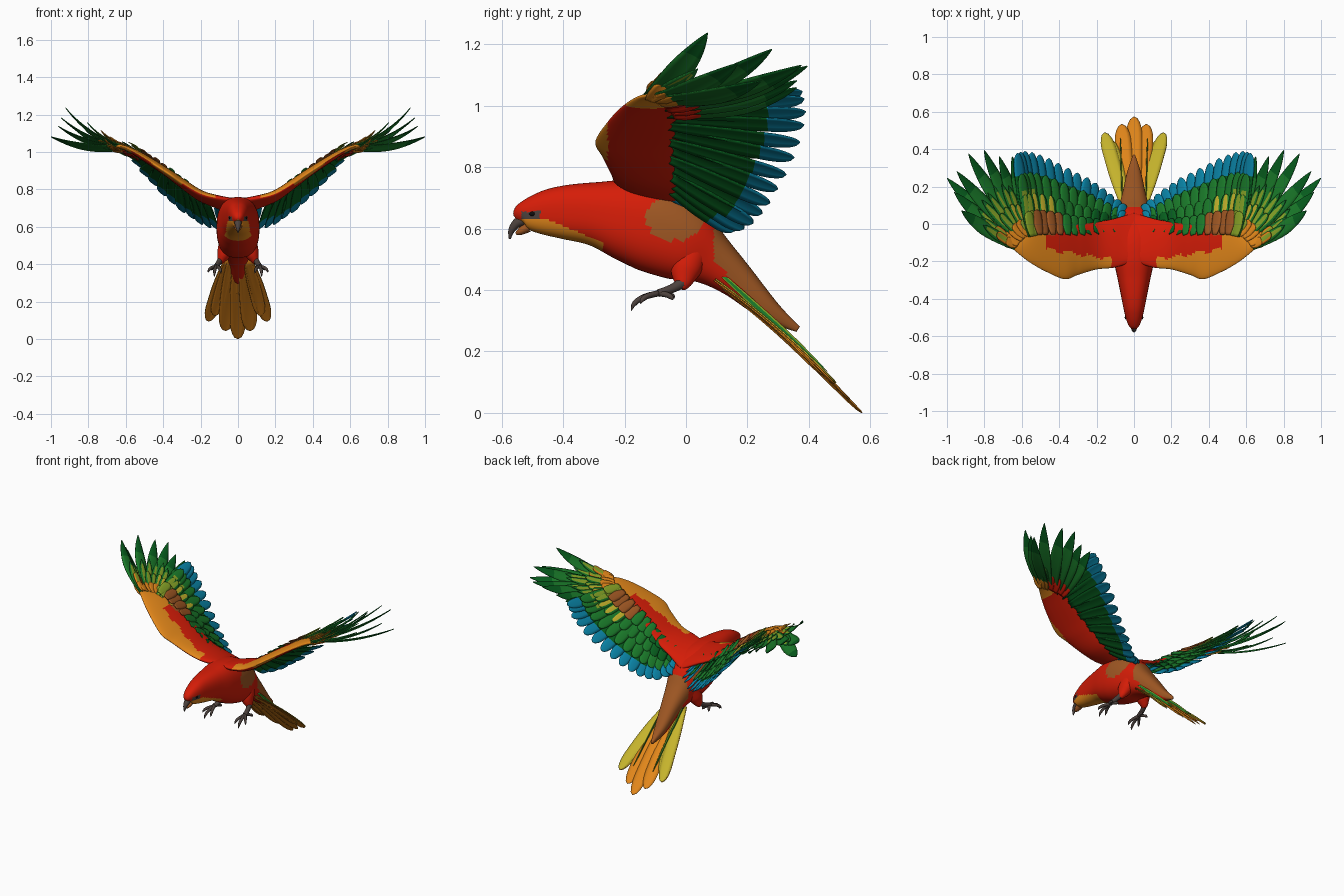
import bpy
from math import sin, cos, pi, copysign
from mathutils import Vector as V

cube = bpy.data.objects.get("Cube")
if cube:
    bpy.data.objects.remove(cube)

# Palette, given as display values and turned linear
PALETTE = {"red": (212, 34, 16), "orange": (226, 134, 32), "yellow": (196, 178, 48),
           "green": (32, 122, 46), "dark green": (16, 96, 36), "blue": (18, 130, 164),
           "brown": (158, 88, 40), "lime": (136, 164, 44), "grey": (78, 68, 64),
           "black": (22, 20, 20)}
NAMES = list(PALETTE)
MATS = []
for name, rgb in PALETTE.items():
    m = bpy.data.materials.new(name)
    col = [(c / 255) ** 2.2 for c in rgb] + [1]
    m.use_nodes = True
    bsdf = m.node_tree.nodes["Principled BSDF"]
    bsdf.inputs["Base Color"].default_value = col
    bsdf.inputs["Roughness"].default_value = 0.8
    m.diffuse_color = col
    MATS.append(m)


def sample(pts, t):
    """Point at t (0..1) on a smooth curve through tuples of any length."""
    f = min(max(t, 0), 1) * (len(pts) - 1)
    i = min(int(f), len(pts) - 2)
    u = f - i
    a, b, c, d = (pts[min(max(k, 0), len(pts) - 1)] for k in range(i - 1, i + 3))
    return [0.5 * (2 * q + (r - p) * u + (2 * p - 5 * q + 4 * r - s) * u * u
                   + (3 * q - p - 3 * r + s) * u ** 3) for p, q, r, s in zip(a, b, c, d)]


def build(name, verts, faces, colours, mirror, thickness=0):
    me = bpy.data.meshes.new(name)
    me.from_pydata(verts, [], faces)
    for m in MATS:
        me.materials.append(m)
    for p in me.polygons:
        c = colours(p.center, p.normal) if callable(colours) else colours[p.index]
        p.material_index = NAMES.index(c)
    me.shade_smooth()
    ob = bpy.data.objects.new(name, me)
    bpy.context.collection.objects.link(ob)
    if mirror:
        ob.modifiers.new("mirror", "MIRROR").use_mirror_merge = False
    if thickness:
        ob.modifiers.new("solid", "SOLIDIFY").thickness = thickness


def loft(name, stations, rule, mirror=False, seg=24, power=1):
    """Skin over rounded sections, each (centre, half axis, half axis)."""
    verts, faces = [], []
    angles = [a * 2 * pi / seg for a in range(seg)]
    ring = [[copysign(abs(f(a)) ** power, f(a)) for f in (cos, sin)] for a in angles]
    for c, u, v in stations:
        verts += [c + u * p + v * q for p, q in ring]
    for i in range(len(stations) - 1):
        for j in range(seg):
            k = (j + 1) % seg
            faces.append((i * seg + j, i * seg + k, (i + 1) * seg + k, (i + 1) * seg + j))
    faces += [tuple(range(seg))[::-1], tuple(range(len(verts) - seg, len(verts)))]
    build(name, verts, faces, rule, mirror)


def tube(name, pts, rule, mirror=False, n=20, seg=24, power=1):
    """Tapered limb through (x, y, z, half width, half height)."""
    rows = [sample(pts, i / n) for i in range(n + 1)]
    stations = []
    for i, r in enumerate(rows):
        t = (V(rows[min(i + 1, n)][:3]) - V(rows[max(i - 1, 0)][:3])).normalized()
        side = V((1, 0, 0))
        side = (side - t * side.dot(t)).normalized()
        stations.append((V(r[:3]), side * max(r[3], .001), t.cross(side) * max(r[4], .001)))
    loft(name, stations, rule, mirror, seg, power)


def plain(colour):
    return lambda c, n: colour


# Body, head and tail coverts in one skin
def body_rule(c, n):
    if c.y > 0.09 and c.z > 0.577 - 0.93 * c.y:
        return "brown"
    if ((c.y + 0.035) / 0.095) ** 2 + ((c.z - 0.635) / 0.075) ** 2 < 1 and abs(c.x) > 0.06:
        return "brown"
    if -0.535 < c.y < -0.475 and 0.63 < c.z < 0.655:
        return "grey"
    if c.y < -0.27 and c.z < 0.63 - 0.42 * max(0, c.y + 0.45):
        return "orange"
    return "red"


tube("body", [(0, -.55, .628, .012, .014), (0, -.53, .642, .034, .043), (0, -.47, .65, .052, .07),
              (0, -.4, .653, .066, .087), (0, -.3, .648, .086, .104), (0, -.2, .63, .106, .132),
              (0, -.1, .6, .115, .145), (0, 0, .55, .108, .128), (0, .08, .5, .083, .088),
              (0, .16, .437, .062, .062), (0, .27, .335, .038, .037), (0, .365, .272, .007, .01)],
     body_rule, n=140, seg=64, power=.82)
tube("upper_beak", [(0, -.53, .628, .02, .02), (0, -.551, .617, .018, .016),
                    (0, -.568, .594, .011, .011), (0, -.574, .566, .002, .003)], plain("grey"), seg=14)
tube("lower_beak", [(0, -.515, .605, .022, .018), (0, -.54, .59, .016, .012),
                    (0, -.554, .583, .006, .005)], plain("brown"), seg=14)
tube("eye", [(.038, -.51, .648, .002, .002), (.042, -.504, .648, .007, .007),
             (.042, -.496, .648, .007, .007), (.043, -.49, .648, .002, .002)],
     plain("black"), True, 8, 10)

# Legs and feet
tube("thigh", [(.055, .03, .54, .04, .05), (.07, .0, .47, .04, .05), (.088, -.01, .425, .024, .03),
               (.095, -.015, .405, .012, .014)], plain("red"), True)
tube("shin", [(.09, 0, .43, .018, .02), (.105, -.045, .405, .014, .015),
              (.115, -.09, .39, .016, .013)], plain("grey"), True, 8, 10)
for i, (dx, dy, dz) in enumerate([(-.025, -.075, -.035), (.012, -.09, -.05),
                                  (.045, -.06, -.03), (-.02, .05, -.015), (.025, .045, -.02)]):
    tube(f"toe_{i + 1}", [(.115, -.088, .39, .01, .01),
                          (.115 + dx * .6, -.088 + dy * .6, .39 + dz * .3, .009, .009),
                          (.115 + dx * .9, -.088 + dy * .9, .39 + dz * .7, .007, .008),
                          (.115 + dx, -.088 + dy, .39 + dz * 1.15, .001, .001)],
         plain("grey"), True, 8, 8)

# Wing arm: leading edge and trailing edge of the covered part
LEAD = [(0, -.2, .74), (.1, -.232, .752), (.2, -.243, .777), (.3, -.272, .835), (.37, -.295, .883),
        (.47, -.255, .947), (.55, -.21, .995), (.61, -.165, 1.025), (.65, -.13, 1.035)]
TRAIL = [(0, .06, .66), (.1, .03, .71), (.2, .01, .755), (.3, 0, .832), (.38, 0, .892),
         (.47, 0, .952), (.54, 0, .995), (.6, -.05, 1.02), (.64, -.1, 1.03)]
WING_UP = V((-.5, .1, .87)).normalized()


def wing_rule(c, n):
    wave = .008 * sin(c.x * 60)
    if n.dot(WING_UP) < 0:
        return "orange" if c.x > .57 or (c.x > .3 and c.y < -.255) else "red"
    if ((c.x - .45) / .065) ** 2 + ((c.y - .005) / .07) ** 2 < 1:
        return "brown"
    if c.x > .475 + wave or (c.x > .12 and c.y < -.205 + .15 * c.x + wave):
        return "orange"
    return "red"


arm = []
for i in range(101):
    a, b = V(sample(LEAD, i / 100)), V(sample(TRAIL, i / 100))
    arm.append(((a + b) / 2, (a - b) / 2, WING_UP * (.024 * i / 100 - .034)))
loft("wing_arm", arm, wing_rule, True, 56)


def feathers(name, items, up, mirror, n=12, m=4):
    """Blades given as (base, tip, half width, sag, point, colour rule on 0..1)."""
    verts, faces, cols = [], [], []
    for base, tip, width, sag, point, rule in items:
        d = tip - base
        side = d.cross(up).normalized()
        out = side.cross(d).normalized()
        side = (side + out * .12).normalized()
        start = len(verts)
        shoulder = .55 if point else .76
        for i in range(n + 1):
            t = 1 - (1 - i / n) ** 1.5
            end = max(0, (t - shoulder) / (1 - shoulder))
            w = width * (.5 + .5 * sin(min(t / .55, 1) * pi / 2))
            w *= max(.03, (1 - end ** (1.6 if point else 2.2)) ** (.8 if point else .5))
            for j in range(m + 1):
                s = j / m * 2 - 1
                verts.append(base + d * t + side * w * s
                             - out * (sag * 4 * t * (1 - t) + .15 * w * s * s))
        for i in range(n):
            for j in range(m):
                k = start + i * (m + 1) + j
                faces.append((k, k + 1, k + m + 2, k + m + 1))
                cols.append(rule(1 - (1 - (i + .5) / n) ** 1.5, abs(j - 1.5) < 1))
    build(name, verts, faces, cols, mirror, .004)


def row(name, count, bases, tips, reach, width, lift, colour, sag=0, point=False):
    """Fan of blades between two guide curves, covering part of the way."""
    items = []
    for i in range(count):
        f = i / (count - 1)
        a, b = V(sample(bases, f)), V(sample(tips, f))
        shift = WING_UP * (lift + .004 * (i % 2))
        items.append((a + shift, a.lerp(b, reach) + shift * .8, width, sag, point,
                      lambda t, mid, f=f: colour(f, t, mid)))
    feathers(name, items, WING_UP, True)


# Flight feathers of the inner wing
INNER = [(.07, -.05, .7), (.2, -.05, .75), (.3, -.06, .825), (.4, -.06, .9), (.5, -.06, .965),
         (.56, -.07, 1)]
INNER_TIPS = [(.05, .11, .635), (.13, .17, .595), (.23, .24, .64), (.35, .3, .73), (.47, .36, .85),
              (.57, .39, .97), (.62, .38, 1.05)]
row("secondary_feathers", 15, INNER, INNER_TIPS, 1, .036, -.004,
    lambda f, t, mid: "blue" if t > .67 + .09 * f or f < .1 else "dark green")
row("greater_coverts", 14, INNER, INNER_TIPS, .75, .033, .01,
    lambda f, t, mid: "blue" if f < .07 else "lime" if f > .8 and mid and t < .75 else "green")
row("median_coverts", 13, INNER, INNER_TIPS, .5, .03, .018,
    lambda f, t, mid: "yellow" if .64 < f < .85 and mid else "lime" if f > .6 and mid else
    "dark green" if f < .3 else "green")
row("lesser_coverts", 14, INNER, INNER_TIPS, .3, .03, .034,
    lambda f, t, mid: "brown" if .57 < f < .88 else "lime" if f > .8 else
    "dark green" if f < .35 else "green")

# Flight feathers of the outer wing
OUTER = [(.53, -.04, .98), (.57, -.06, 1), (.61, -.09, 1.02), (.635, -.12, 1.03)]
OUTER_TIPS = [(.65, .36, 1.06), (.72, .36, 1.08), (.8, .395, 1.13), (.885, .375, 1.13),
              (.945, .28, 1.185), (1, .245, 1.08), (.96, .17, 1.14), (.922, .07, 1.235)]
row("primary_feathers", 8, OUTER, OUTER_TIPS, 1, .042, 0,
    lambda f, t, mid: "green" if t < .75 else "dark green", .022, True)
row("primary_coverts", 11, OUTER, OUTER_TIPS, .6, .027, .008,
    lambda f, t, mid: "lime" if mid and t < .85 else "green", .012, True)
row("outer_lesser_coverts", 10, OUTER, OUTER_TIPS, .36, .024, .014,
    lambda f, t, mid: ("yellow" if f < .35 else "lime") if mid else
    "green" if f < .75 else "orange", .006)
row("wrist_coverts", 9, OUTER, OUTER_TIPS, .18, .026, .018,
    lambda f, t, mid: "lime" if f < .3 else "orange")
row("under_wrist_coverts", 7, OUTER, OUTER_TIPS, .24, .026, -.014,
    lambda f, t, mid: "red" if f < .6 else "orange", .004)

# Tail fan, the outer feathers lined with orange beneath
TAIL_UP = V((0, .7, .72))
fan = []
for x, y, z, w, colour, drop in [(.158, .49, .1, .038, "yellow", 0), (.125, .45, .13, .034, "yellow", 0),
                                 (.158, .49, .1, .038, "orange", .006),
                                 (.125, .45, .13, .034, "orange", .006),
                                 (.066, .535, .045, .044, "orange", 0)]:
    for s in (-1, 1):
        low = TAIL_UP * drop
        fan.append((V((s * (.02 + x * .2), .1, .435)) - low, V((s * x, y, z)) - low, w, -.012,
                    False, lambda t, mid, c=colour: c))
fan.append((V((0, .1, .445)), V((0, .575, .002)), .044, -.012, False, lambda t, mid: "orange"))
feathers("tail_feathers", fan, TAIL_UP, False)

# Upright green feather along each side of the tail
feathers("tail_edge_feathers", [(V((.066, .1, .465)), V((.075, .46, .135)), .012, 0, True,
                                 lambda t, mid: "green" if mid else "lime")], V((1, 0, 0)), True)
